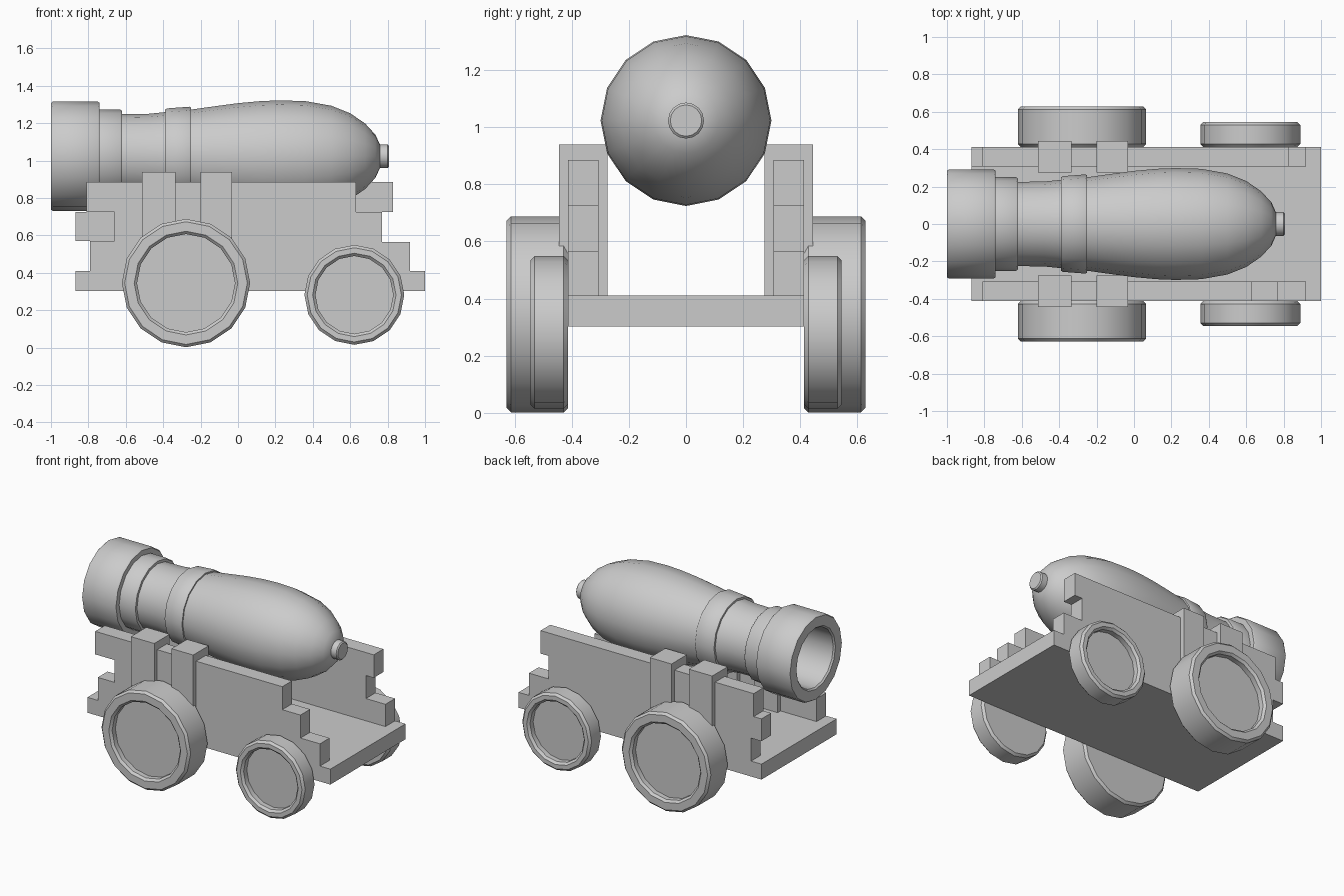
import bpy, bmesh, math
from mathutils import Vector

if "Cube" in bpy.data.objects:
    bpy.data.objects.remove(bpy.data.objects["Cube"])


def finish(bm, name, smooth=False):
    bmesh.ops.recalc_face_normals(bm, faces=bm.faces)
    mesh = bpy.data.meshes.new(name)
    bm.to_mesh(mesh)
    bm.free()
    ob = bpy.data.objects.new(name, mesh)
    bpy.context.collection.objects.link(ob)
    if smooth:
        bpy.ops.object.select_all(action='DESELECT')
        ob.select_set(True)
        bpy.context.view_layer.objects.active = ob
        bpy.ops.object.shade_smooth_by_angle(angle=math.radians(35))
    return ob


def lathe(name, profile, centre, axis, sides=16):
    """Turn (distance, radius) points around an axis; radius 0 closes the end."""
    bm = bmesh.new()
    axis, up = Vector(axis), Vector((0, 0, 1))
    side = axis.cross(up)
    rings = []
    for d, r in profile:
        base = Vector(centre) + axis * d
        if r == 0:
            rings.append([bm.verts.new(base)] * sides)
            continue
        rings.append([bm.verts.new(base + r * (up * math.cos(a) + side * math.sin(a)))
                      for a in (2 * math.pi * i / sides for i in range(sides))])
    for p, q in zip(rings, rings[1:]):
        for i in range(sides):
            j = (i + 1) % sides
            bm.faces.new(dict.fromkeys((p[i], p[j], q[j], q[i])))
    return finish(bm, name, True)


def slab(name, outline, y0, y1):
    """Extrude an (x, z) outline from y0 to y1."""
    bm = bmesh.new()
    face = bm.faces.new([bm.verts.new((x, y0, z)) for x, z in outline])
    new = bmesh.ops.extrude_face_region(bm, geom=[face])['geom']
    bmesh.ops.translate(bm, vec=(0, y1 - y0, 0),
                        verts=[v for v in new if isinstance(v, bmesh.types.BMVert)])
    return finish(bm, name)


def rect(x0, x1, z0, z1):
    return [(x0, z0), (x1, z0), (x1, z1), (x0, z1)]


# Barrel with bore, muzzle rings, band and rounded breech
lathe("barrel", [
    (-0.45, 0), (-0.45, 0.2), (-0.99, 0.205), (-1.0, 0.215), (-1.0, 0.285), (-0.99, 0.292),
    (-0.75, 0.292), (-0.74, 0.285), (-0.74, 0.25), (-0.63, 0.25), (-0.62, 0.243),
    (-0.62, 0.225), (-0.48, 0.227), (-0.39, 0.236), (-0.39, 0.25), (-0.38, 0.256),
    (-0.26, 0.265), (-0.25, 0.26), (-0.25, 0.25), (-0.12, 0.268), (0.0, 0.284),
    (0.12, 0.295), (0.22, 0.299), (0.36, 0.295), (0.5, 0.27), (0.6, 0.23),
    (0.68, 0.175), (0.735, 0.115), (0.76, 0.06), (0.76, 0)],
    (0, 0, 1.023), (1, 0, 0))
lathe("breech_knob", [(0.72, 0), (0.72, 0.063), (0.8, 0.063), (0.807, 0.055), (0.807, 0)],
      (0, 0, 1.023), (1, 0, 0))

# Carriage floor
slab("carriage_floor", rect(-0.87, 1.0, 0.303, 0.41), -0.413, 0.413)

# Stepped cheeks; the two sides have different broken ends
for name, s, tail, notch in (("left_cheek", -1, 0.63, -0.66), ("right_cheek", 1, 0.83, -0.87)):
    slab(name, [(-0.79, 0.41), (0.92, 0.41), (0.92, 0.565), (0.77, 0.565), (0.77, 0.725),
                (tail, 0.725), (tail, 0.885), (-0.81, 0.885), (-0.81, 0.725),
                (notch, 0.725), (notch, 0.57), (-0.79, 0.57)], s * 0.307, s * 0.413)

for s in (-1, 1):
    # Upright posts clasping the cheeks
    for x0, x1 in ((-0.513, -0.333), (-0.2, -0.033)):
        slab("upright_post", rect(x0, x1, 0.35, 0.94), s * 0.275, s * 0.445)
    # Wheels with bevelled rims and sunken centres
    for name, x, z, r, inner, y in (("large_wheel", -0.278, 0.345, 0.343, 0.262, 0.628),
                                    ("small_wheel", 0.622, 0.282, 0.267, 0.208, 0.545)):
        b = 0.015
        lathe(name, [(0.413, 0), (0.413, r - b), (0.413 + b, r), (y - b, r), (y, r - b),
                     (y, inner + b), (y - b, inner), (y - 0.05, inner), (y - 0.05, 0)],
              (x, 0, z), (0, s, 0))
